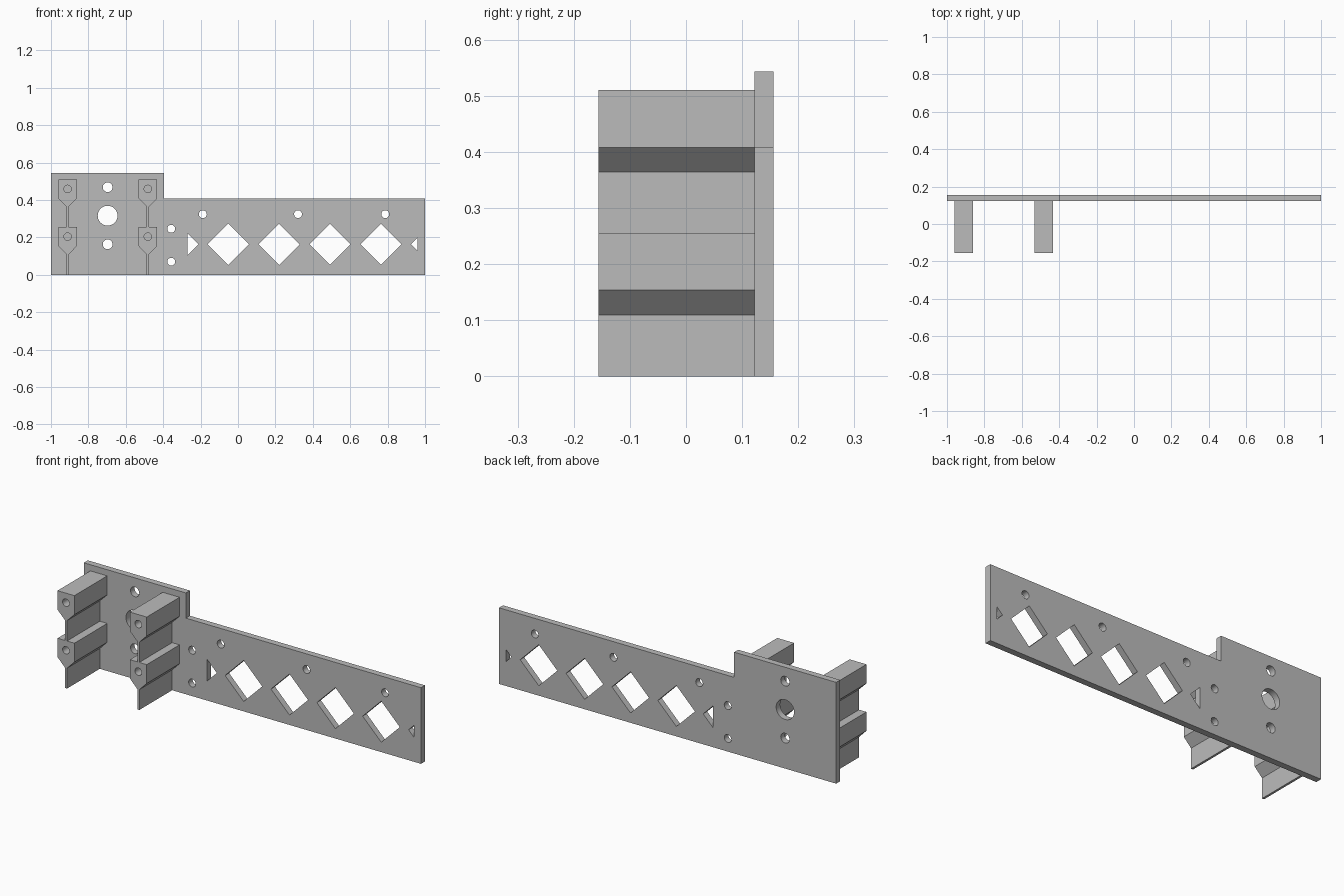
import bpy, bmesh, math
from mathutils import Vector

if "Cube" in bpy.data.objects:
    bpy.data.objects.remove(bpy.data.objects["Cube"])

grey = bpy.data.materials.new("light_grey")
grey.diffuse_color = (0.5, 0.5, 0.5, 1)
grey.use_nodes = True
grey.node_tree.nodes["Principled BSDF"].inputs["Base Color"].default_value = grey.diffuse_color


def circle(x, z, r, n=32):
    return [(x + r * math.cos(2 * math.pi * i / n),
             z + r * math.sin(2 * math.pi * i / n)) for i in range(n)]


def extruded(name, loops, y0, y1):
    """Fill an outline with holes in the xz plane and extrude it along y."""
    bm = bmesh.new()
    edges = []
    for loop in loops:
        vs = [bm.verts.new((x, y0, z)) for x, z in loop]
        edges += [bm.edges.new((vs[i - 1], vs[i])) for i in range(len(vs))]
    bmesh.ops.triangle_fill(bm, edges=edges, use_beauty=True, use_dissolve=False,
                            normal=Vector((0, -1, 0)))
    ret = bmesh.ops.extrude_face_region(bm, geom=bm.faces[:], use_keep_orig=True)
    moved = [g for g in ret["geom"] if isinstance(g, bmesh.types.BMVert)]
    bmesh.ops.translate(bm, verts=moved, vec=(0, y1 - y0, 0))
    bmesh.ops.recalc_face_normals(bm, faces=bm.faces[:])
    me = bpy.data.meshes.new(name)
    bm.to_mesh(me)
    bm.free()
    me.materials.append(grey)
    ob = bpy.data.objects.new(name, me)
    bpy.context.collection.objects.link(ob)
    bpy.context.view_layer.objects.active = ob
    ob.select_set(True)
    bpy.ops.object.shade_smooth_by_angle(angle=math.radians(30))
    ob.select_set(False)
    return ob


# Back plate: stepped outline with round holes and a row of diamonds
outline = [(-1, 0), (1, 0), (1, 0.408), (-0.395, 0.408), (-0.395, 0.543), (-1, 0.543)]
holes = [circle(-0.697, 0.316, 0.053, 48)]
holes += [circle(-0.697, z, 0.026) for z in (0.163, 0.468)]
holes += [circle(-0.357, z, 0.021) for z in (0.07, 0.246)]
holes += [circle(x, 0.324, 0.021) for x in (-0.188, 0.321, 0.787)]

mid, half = 0.163, 0.11
for i in range(4):
    holes.append(circle(-0.052 + 0.272 * i, mid, half, 4))
# Clipped diamonds at both ends of the row
holes.append([(-0.269, mid - 0.058), (-0.211, mid), (-0.269, mid + 0.058)])
holes.append([(0.959, mid - 0.033), (0.959, mid + 0.033), (0.926, mid)])
extruded("back_plate", [outline] + holes, 0.122, 0.156)

# Two clip rails: stacked heads that taper to a thin web, with screw bores
w, t = 0.05, 0.006
side = [(t, 0), (t, 0.109), (w, 0.154), (w, 0.255),
        (t, 0.255), (t, 0.364), (w, 0.408), (w, 0.51)]
for name, cx in (("left_rail", -0.911), ("right_rail", -0.482)):
    profile = [(cx + x, z) for x, z in side] + [(cx - x, z) for x, z in reversed(side)]
    bores = [circle(cx, z, 0.02, 24) for z in (0.204, 0.459)]
    extruded(name, [profile] + bores, -0.156, 0.122)
